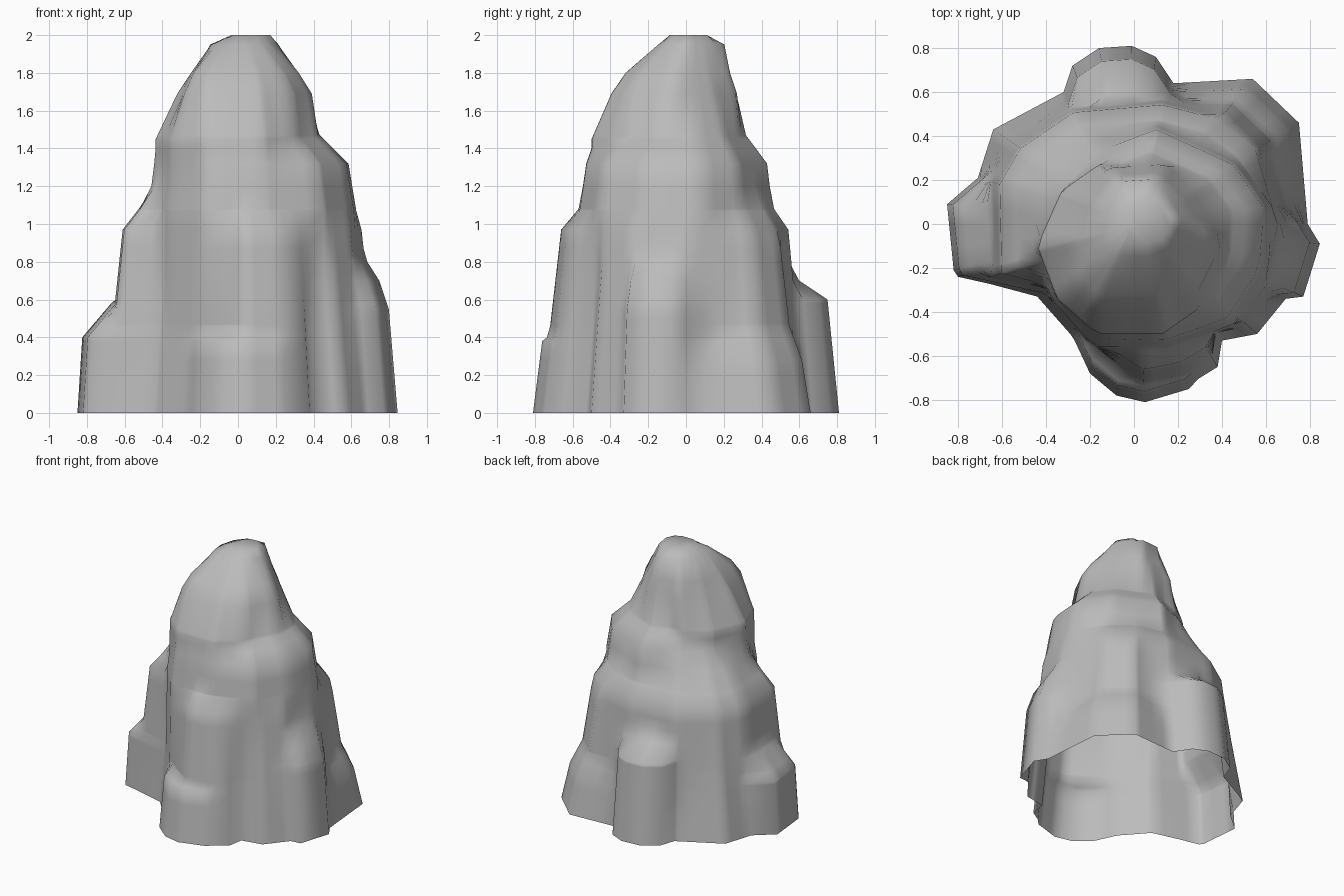
import bpy, bmesh, math
from mathutils import Vector

cube = bpy.data.objects.get("Cube")
if cube:
    bpy.data.objects.remove(cube)

SIDES = 48

# Each rock mass: a plan outline and stages of (height, scale, shift x, shift y)
core = dict(
    outline=[(-.71, .21), (-.70, -.26), (-.44, -.33), (-.29, -.50), (-.06, -.70),
             (.05, -.77), (.25, -.73), (.38, -.65), (.40, -.53), (.56, -.50),
             (.69, -.34), (.76, 0), (.64, .40), (.42, .56), (.15, .63),
             (-.32, .59), (-.60, .40)],
    stages=[(0, 1, 0, 0), (.5, .93, 0, 0), (.97, .86, 0, 0), (1.08, .74, 0, 0),
            (1.2, .63, 0, 0)])
shoulder = dict(
    outline=[(-.45, -.10), (-.33, .15), (-.16, .33), (.10, .43), (.45, .27),
             (.59, .07), (.57, -.20), (.42, -.43), (.13, -.53), (-.17, -.52),
             (-.34, -.33)],
    stages=[(0, 1.1, 0, 0), (1.07, 1.07, 0, 0), (1.32, 1, 0, 0), (1.47, .74, 0, 0)])
crown = dict(
    outline=[(-.44, -.10), (-.33, .15), (-.16, .27), (.10, .285), (.30, .13),
             (.45, -.07), (.30, -.38), (.13, -.50), (-.17, -.50), (-.35, -.34)],
    stages=[(0, 1.03, 0, 0), (1.45, 1, 0, 0), (1.69, .79, .025, 0)])
summit = dict(
    outline=[(-.25, -.08), (-.20, .10), (-.10, .22), (.12, .235), (.23, .12),
             (.335, -.06), (.24, -.25), (.10, -.32), (-.16, -.32), (-.235, -.24)],
    stages=[(1.69, 1.2, 0, -.01), (1.8, 1, 0, 0), (1.95, .63, .01, .055),
            (2, .36, .055, .03)])
left_buttress = dict(
    outline=[(-.71, .21), (-.85, .09), (-.82, -.21), (-.80, -.24), (-.40, -.33),
             (-.40, .15)],
    stages=[(0, 1, 0, 0), (.4, .97, 0, 0), (.58, .79, 0, 0)])
front_buttress = dict(
    outline=[(-.27, -.53), (-.20, -.68), (-.08, -.78), (.05, -.81), (.25, -.75),
             (0, -.4)],
    stages=[(0, 1, 0, 0), (.38, .94, 0, 0), (.47, .80, 0, 0)])
back_buttress = dict(
    outline=[(.18, .64), (.10, .76), (-.01, .81), (-.16, .80), (-.28, .72),
             (-.32, .60), (0, .3)],
    stages=[(0, 1, 0, 0), (.6, .925, 0, 0), (.7, .74, 0, 0)])
back_right_buttress = dict(
    outline=[(-.32, .60), (-.64, .43), (-.71, .21), (-.3, .2)],
    stages=[(0, 1, 0, 0), (.5, .89, 0, 0), (.97, .80, 0, 0)])
right_buttress = dict(
    outline=[(.69, -.34), (.77, -.33), (.845, -.09), (.79, 0), (.5, 0)],
    stages=[(0, 1, 0, 0), (.55, .945, 0, 0), (.7, .885, 0, 0), (.8, .81, 0, 0)])
corner_buttress = dict(
    outline=[(.79, 0), (.75, .46), (.54, .66), (.18, .64), (.2, .1)],
    stages=[(0, 1, 0, 0), (.28, .93, 0, 0), (.46, .83, 0, 0), (.87, .76, 0, 0)])
footings = [left_buttress, front_buttress, back_buttress, back_right_buttress,
            right_buttress, corner_buttress, core]
masses = footings + [shoulder, crown, summit]


def section(mass, z):
    """Plan outline of one mass at a height, or nothing outside its span."""
    for low, high in zip(mass["stages"], mass["stages"][1:]):
        if low[0] <= z <= high[0]:
            t = (z - low[0]) / (high[0] - low[0])
            s, dx, dy = [a + (b - a) * t for a, b in zip(low[1:], high[1:])]
            return [Vector((x * s + dx, y * s + dy)) for x, y in mass["outline"]]
    return []


def reach(outline, ray):
    """Farthest distance at which a ray from the axis meets an outline."""
    best = 0
    for a, b in zip(outline, outline[1:] + outline[:1]):
        edge = b - a
        det = ray.cross(edge)
        if abs(det) > 1e-9:
            dist, along = a.cross(edge) / det, a.cross(ray) / det
            if -1e-6 <= along <= 1 + 1e-6:
                best = max(best, dist)
    return best


# Ray directions: every footing corner, with even steps filling the gaps
angles = []
corners = [math.atan2(y, x) % math.tau for m in footings for x, y in m["outline"]]
for angle in corners + [math.tau * i / SIDES for i in range(SIDES)]:
    if all(abs(angle - other) > .03 for other in angles):
        angles.append(angle)
rays = [Vector((math.cos(a), math.sin(a))) for a in sorted(angles)]

# Outer skin, open underneath
levels = sorted({stage[0] for mass in masses for stage in mass["stages"]} | {.2, 1.4})
bm = bmesh.new()
rings = []
for z in levels:
    outlines = [section(mass, z) for mass in masses]
    ring = []
    for ray in rays:
        p = ray * max(reach(o, ray) for o in outlines)
        ring.append(bm.verts.new((p.x, p.y, z)))
    rings.append(ring)
for low, high in zip(rings, rings[1:]):
    for i in range(len(rays)):
        bm.faces.new((low[i - 1], low[i], high[i], high[i - 1]))

# Blunt summit
bm.faces.new(rings[-1])

mesh = bpy.data.meshes.new("rock_spire")
bm.to_mesh(mesh)
bm.free()
rock = bpy.data.objects.new("rock_spire", mesh)
bpy.context.collection.objects.link(rock)

# Stone colour
stone = bpy.data.materials.new("grey_stone")
stone.use_nodes = True
colour = (.5, .5, .5, 1)
stone.diffuse_color = colour
stone.node_tree.nodes["Principled BSDF"].inputs["Base Color"].default_value = colour
mesh.materials.append(stone)

bpy.context.view_layer.objects.active = rock
rock.select_set(True)
bpy.ops.object.shade_smooth()
